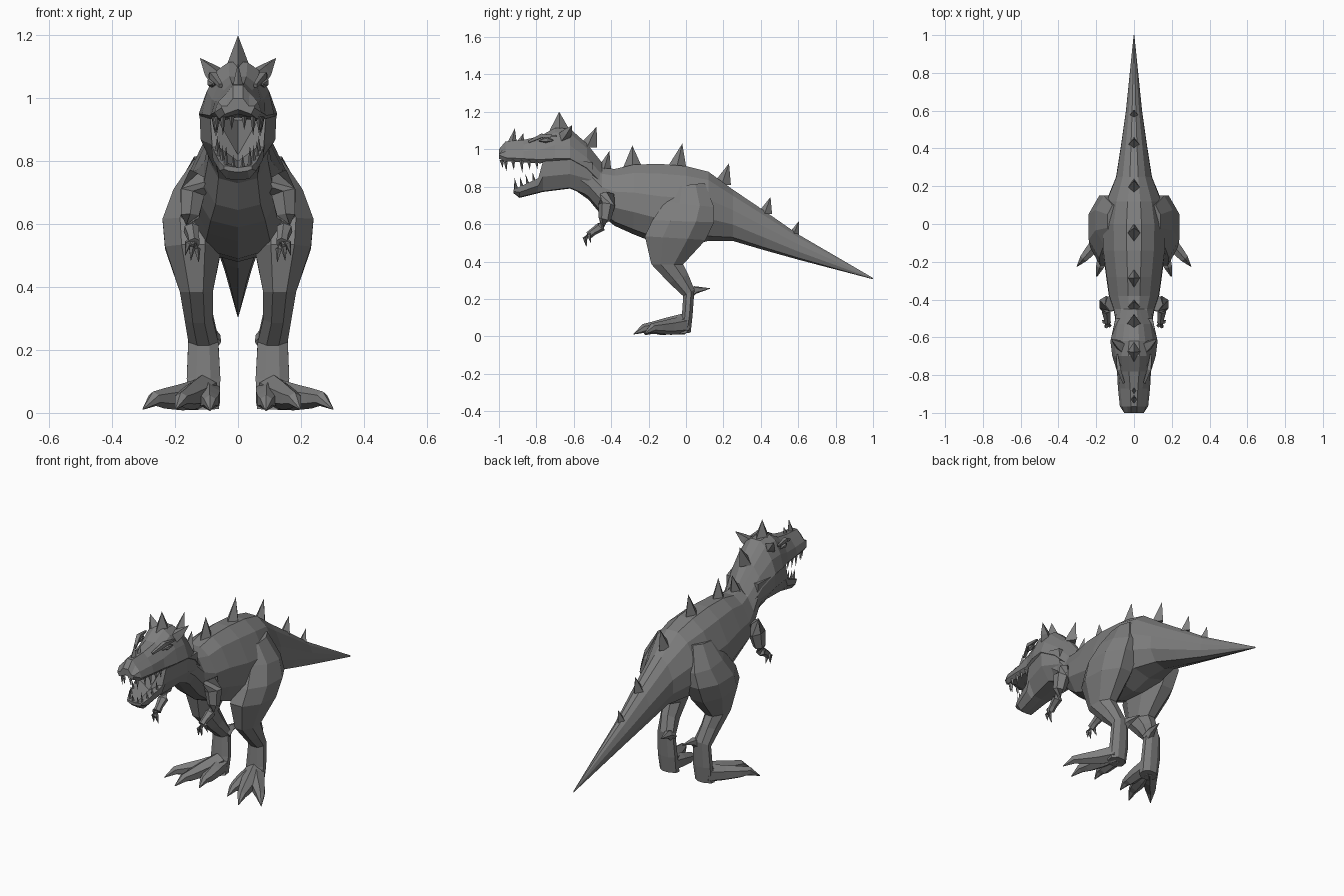
import bpy, bmesh, math
from mathutils import Vector

skin = bpy.data.materials.new("stone_grey")
skin.diffuse_color = (0.21, 0.21, 0.21, 1)


def loft(name, rings, mirror=False):
    """Skin a list of closed rings, with capped ends."""
    bm = bmesh.new()
    rows = [[bm.verts.new(p) for p in r] for r in rings]
    n = len(rows[0])
    for a, b in zip(rows, rows[1:]):
        for i in range(n):
            j = (i + 1) % n
            bm.faces.new((a[i], a[j], b[j], b[i]))
    bm.faces.new(rows[0])
    bm.faces.new(rows[-1])
    bmesh.ops.remove_doubles(bm, verts=bm.verts, dist=0.0005)
    bmesh.ops.recalc_face_normals(bm, faces=bm.faces)
    me = bpy.data.meshes.new(name)
    bm.to_mesh(me)
    bm.free()
    me.materials.append(skin)
    ob = bpy.data.objects.new(name, me)
    bpy.context.collection.objects.link(ob)
    if mirror:
        ob.modifiers.new("mirror", 'MIRROR').use_mirror_merge = False
    return ob


def sym(y, half):
    """Close a half profile (bottom to top) across x = 0."""
    return [(x, y, z) for x, z in half] + [(-x, y, z) for x, z in half[::-1] if x > 0]


def limb(name, path, sides=6, flat=1.0, mirror=True):
    """Tapered tube along points (x, y, z, radius), kept above the floor."""
    rings = []
    for i, p in enumerate(path):
        a, b = path[max(i - 1, 0)], path[min(i + 1, len(path) - 1)]
        d = (Vector(b[:3]) - Vector(a[:3])).normalized()
        u = d.cross(Vector((0, 0, 1)) if abs(d.z) < 0.9 else Vector((0, 1, 0))).normalized()
        v = u.cross(d)
        ring = []
        for k in range(sides):
            t = math.tau * (k + 0.5) / sides
            q = Vector(p[:3]) + p[3] * (u * math.cos(t) + v * math.sin(t) * flat)
            ring.append((q.x, q.y, max(q.z, 0.003)))
        rings.append(ring)
    return loft(name, rings, mirror)


def spike(name, base, tip, half_len, half_wid, mirror=False):
    """Four-sided diamond spike."""
    x, y, z = base
    ring = [(x, y - half_len, z), (x + half_wid, y, z), (x, y + half_len, z), (x - half_wid, y, z)]
    return loft(name, [ring, [tip] * 4], mirror)


# Neck, trunk and tail: y, bottom, top, half width
trunk = [(-.62, .80, 1.04, .105), (-.52, .73, .96, .100), (-.45, .645, .90, .115),
         (-.38, .59, .895, .14), (-.28, .545, .918, .155), (-.14, .49, .922, .175),
         (0, .48, .91, .18), (.12, .51, .88, .155), (.25, .51, .785, .10),
         (.42, .46, .67, .072), (.60, .41, .545, .045), (1.0, .305, .312, .002)]
shape = [(0, 0), (.62, .07), (.95, .32), (.93, .6), (.6, .88), (.22, 1)]
loft("body", [sym(y, [(w * a, b + (t - b) * c) for a, c in shape]) for y, b, t, w in trunk])

# Upper head: y, lip height, top, lip half width, crown half width
skull = [(-1.0, .95, 1.0, .052, .035), (-.965, .935, 1.042, .075, .036),
         (-.87, .93, 1.05, .085, .045), (-.78, .925, 1.07, .09, .06),
         (-.70, .93, 1.115, .115, .066), (-.62, .93, 1.11, .125, .06),
         (-.53, .88, 1.03, .105, .05), (-.45, .80, .93, .09, .03)]
loft("upper_head", [sym(y, [(0, b + .015), (w * .8, b), (w, b + .02),
                            ((w + c) / 2 + .008, (b + t) / 2), (c, t - .025), (c * .45, t)])
                    for y, b, t, w, c in skull])

# Lower jaw: y, bottom, rim, bottom half width, rim half width, mouth floor
jaw = [(-.922, .765, .785, .03, .045, .78), (-.89, .74, .80, .036, .06, .775),
       (-.79, .765, .845, .045, .082, .80), (-.765, .772, .935, .05, .088, .82),
       (-.62, .79, .945, .07, .122, .93), (-.50, .74, .93, .06, .098, .90)]
loft("lower_jaw", [sym(y, [(0, b), (wb, b + .004), (wt * .97, (b + t) / 2), (wt, t),
                           (wt * .75, t), (0, f)]) for y, b, t, wb, wt, f in jaw])

# Teeth: x, y, length
for i, (x, y, l) in enumerate([(.02, -.985, .035), (.048, -.965, .055), (.066, -.925, .045),
                               (.07, -.88, .06), (.074, -.84, .045), (.076, -.80, .04)]):
    spike(f"upper_tooth_{i}", (x, y, .942), (x, y + .005, .935 - l), .012, .009, True)
for i, (x, y, z, l) in enumerate([(.015, -.908, .78, .04), (.038, -.905, .785, .065),
                                  (.05, -.875, .80, .05), (.06, -.845, .815, .05),
                                  (.066, -.81, .83, .05)]):
    spike(f"lower_tooth_{i}", (x, y, z - .008), (x, y - .012, z + l), .011, .009, True)

# Spikes along the back and head: base y, base z, tip y, tip z, half length, half width
for i, (y, z, ty, tz, a, b) in enumerate([
        (-.93, 1.035, -.915, 1.112, .025, .018), (-.885, 1.04, -.87, 1.085, .02, .014),
        (-.675, 1.10, -.678, 1.20, .055, .038), (-.53, 1.01, -.478, 1.12, .055, .038),
        (-.44, .89, -.41, .99, .04, .034), (-.285, .905, -.287, 1.02, .05, .035),
        (-.05, .90, -.02, 1.03, .052, .037), (.19, .81, .23, .925, .05, .034),
        (.42, .655, .452, .745, .04, .03), (.575, .545, .603, .615, .03, .024)]):
    spike(f"back_spike_{i}", (0, y, z), (0, ty, tz), a, b)

# Side horns, brow ridges and eyes
limb("side_horn", [(.05, -.66, 1.055, .038), (.085, -.635, 1.088, .026), (.12, -.61, 1.127, .001)], 4)
limb("brow_ridge", [(.055, -.84, 1.04, .008), (.08, -.77, 1.073, .015), (.09, -.69, 1.07, .006)], 4)
limb("eye", [(.078, -.785, 1.045, .003), (.083, -.75, 1.05, .016), (.092, -.71, 1.048, .003)], 6)

# Legs: front y, z, back y, z, inner x, outer x
leg = [(-.07, .80, .10, .82, .05, .14), (-.11, .72, .15, .69, .05, .205),
       (-.18, .62, .15, .61, .05, .24), (-.22, .535, .105, .515, .052, .232),
       (-.185, .385, -.015, .385, .08, .185), (-.09, .285, .012, .33, .08, .17),
       (-.015, .215, .045, .25, .063, .158), (-.022, .11, .035, .11, .056, .163),
       (-.05, .01, .025, .02, .06, .16)]
rings = []
for yf, zf, yb, zb, xi, xo in leg:
    ring = []
    for k in range(8):
        t = math.tau * (k + .5) / 8
        c, s = math.cos(t) / .924, math.sin(t) / .924
        f = (1 - s) / 2
        ring.append(((xi + xo) / 2 + c * (xo - xi) / 2, yb + (yf - yb) * f, zb + (zf - zb) * f))
    rings.append(ring)
loft("leg", rings, True)
limb("heel_spur", [(.085, .01, .225, .032), (.078, .05, .248, .022), (.066, .13, .256, .001)], 5)

# Feet: three clawed toes spreading from the ankle
toes = {"outer_toe": [(.12, -.01, .06, .05), (.18, -.085, .05, .042), (.235, -.145, .046, .032),
                      (.265, -.18, .045, .024), (.302, -.225, .012, .002)],
        "middle_toe": [(.11, -.01, .07, .052), (.14, -.10, .055, .045), (.165, -.18, .045, .033),
                       (.18, -.225, .042, .024), (.198, -.28, .012, .002)],
        "inner_toe": [(.10, -.01, .06, .048), (.092, -.08, .05, .04), (.09, -.14, .038, .032),
                      (.09, -.175, .035, .022), (.088, -.22, .008, .002)]}
for name, path in toes.items():
    limb(name, path)

# Arms with two claws and a thumb
limb("arm", [(.115, -.42, .75, .045), (.145, -.425, .70, .045), (.152, -.435, .625, .033),
             (.148, -.455, .585, .027), (.143, -.495, .56, .02), (.14, -.52, .54, .02)])
for i, (x, y, z) in enumerate([(.125, -.53, .48), (.15, -.535, .485), (.168, -.51, .50)]):
    limb(f"hand_claw_{i}", [(.14, -.51, .55, .012), ((x * 2 + .14) / 3, y - .008, z + .04, .011),
                            (x, y, z, .001)], 5)
